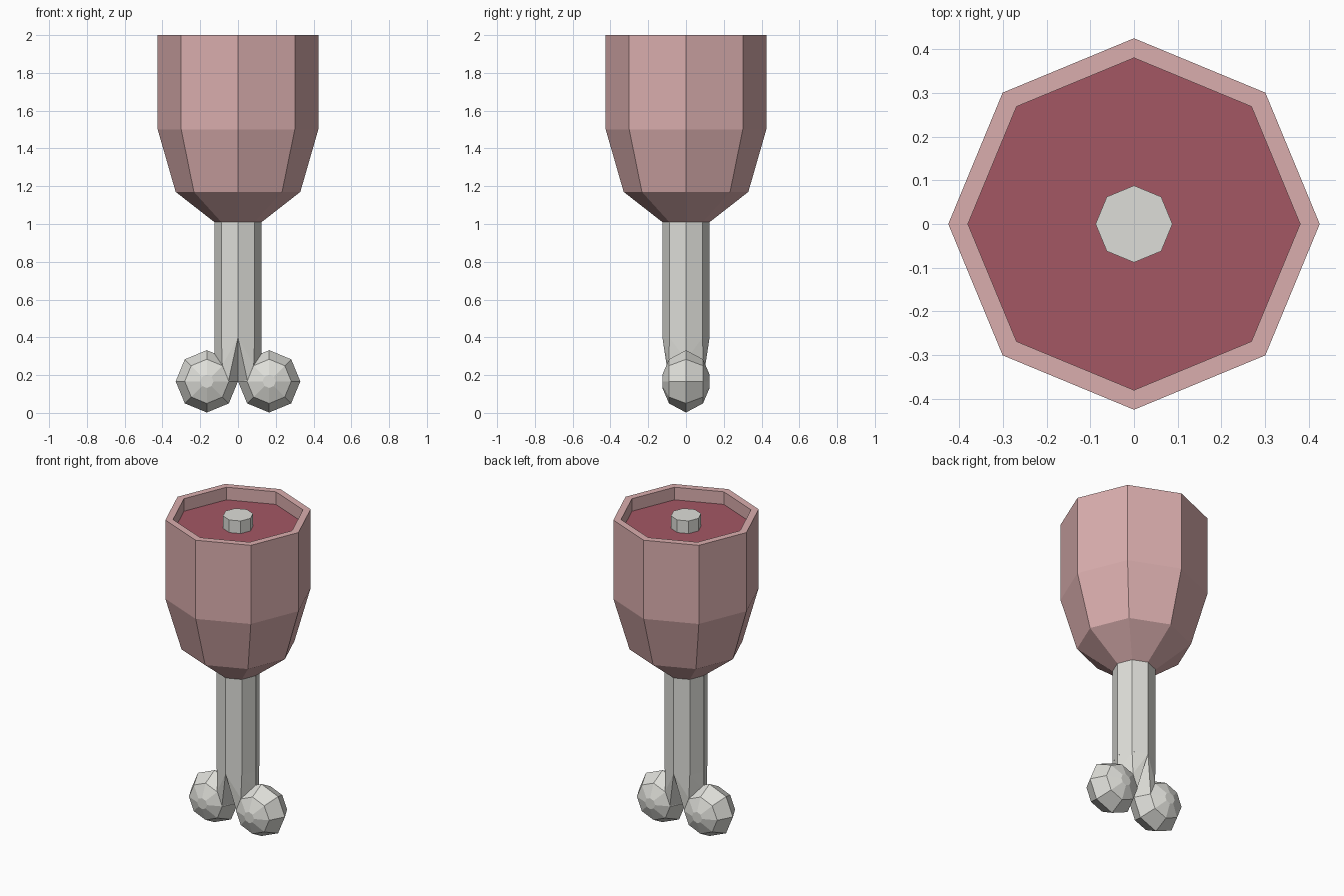
import bpy, bmesh
from math import cos, sin, pi
from mathutils import Matrix, Vector

cube = bpy.data.objects.get("Cube")
if cube:
    bpy.data.objects.remove(cube)


def material(name, rgb):
    m = bpy.data.materials.new(name)
    m.use_nodes = True
    color = (*rgb, 1)
    m.diffuse_color = color
    m.node_tree.nodes["Principled BSDF"].inputs["Base Color"].default_value = color
    return m


SKIN = material("pink skin", (0.70, 0.42, 0.42))
MEAT = material("dark red meat", (0.37, 0.095, 0.127))
BONE = material("pale bone", (0.73, 0.73, 0.69))


def finish(bm, name, mat):
    bmesh.ops.recalc_face_normals(bm, faces=bm.faces)
    mesh = bpy.data.meshes.new(name)
    bm.to_mesh(mesh)
    bm.free()
    mesh.materials.append(mat)
    obj = bpy.data.objects.new(name, mesh)
    bpy.context.collection.objects.link(obj)
    return obj


def lathe(name, profile, mat, caps=(True, True), matrix=Matrix(), sides=8):
    """Spin (radius, height) points into flat-faced rings."""
    bm = bmesh.new()
    rings = [[bm.verts.new((r * cos(2 * pi * i / sides), r * sin(2 * pi * i / sides), z))
              for i in range(sides)] for r, z in profile]
    for low, high in zip(rings, rings[1:]):
        for i in range(sides):
            j = (i + 1) % sides
            bm.faces.new((low[i], low[j], high[j], high[i]))
    for ring, wanted in zip((rings[0], rings[-1]), caps):
        if wanted:
            bm.faces.new(ring)
    bm.transform(matrix)
    return finish(bm, name, mat)


# Skin with a raised rim, cut meat surface inside it
lathe("skin", [(0.125, 1.01), (0.33, 1.17), (0.425, 1.5), (0.425, 2),
               (0.38, 2), (0.38, 1.92)], SKIN, caps=(True, False))
lathe("meat", [(0.38, 1.915), (0.38, 1.92)], MEAT)

# Bone shaft and the stub showing through the meat
lathe("bone_shaft", [(0.125, 0.4), (0.125, 1.015)], BONE, caps=(False, False))
lathe("bone_stub", [(0.088, 1.9), (0.088, 2)], BONE)

# Two knobs, each with a tapering root that leaves a notch between them
knob = [(0.035, -0.125), (0.117, -0.09), (0.165, 0), (0.117, 0.09), (0.035, 0.125)]
root = [(0, 0.125, 0.4), (0.088, 0.088, 0.4), (0.125, 0, 0.4), (0.125, 0, 0.28),
        (0.083, 0.09, 0.253), (0.05, 0.09, 0.17), (0, 0, 0.17)]
for side, s in (("left", 1), ("right", -1)):
    place = Matrix.Translation((0.165 * s, 0, 0.167)) @ Matrix.Rotation(pi / 2, 4, "X")
    lathe(side + "_knob", knob, BONE, matrix=place)
    bm = bmesh.new()
    for x, y, z in root:
        for t in ((1, -1) if y else (1,)):
            bm.verts.new(Vector((x * s, y * t, z)))
    bmesh.ops.convex_hull(bm, input=bm.verts)
    finish(bm, side + "_knob_root", BONE)
